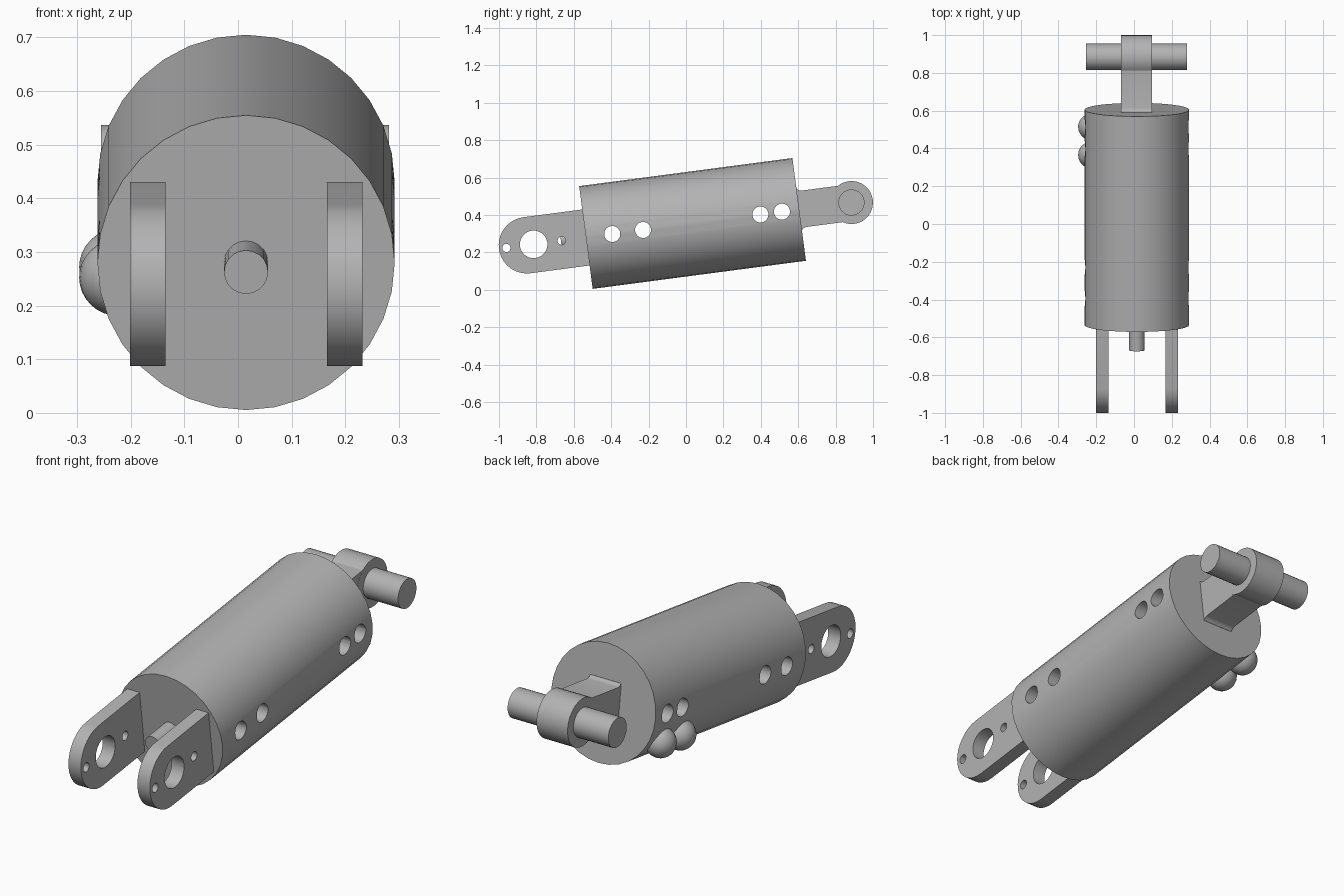
import bpy
import bmesh
from math import pi, cos, sin, radians
from mathutils import Matrix, Vector

cube = bpy.data.objects.get("Cube")
if cube:
    bpy.data.objects.remove(cube)

steel = bpy.data.materials.new("grey steel")
steel.use_nodes = True
colour = (0.45, 0.45, 0.45, 1)
steel.diffuse_color = colour
steel.node_tree.nodes["Principled BSDF"].inputs["Base Color"].default_value = colour

# Parts are built along a level y axis, then tilted together
TILT = Matrix.Translation((0.015, 0.035, 0.355)) @ Matrix.Rotation(radians(7.5), 4, 'X')


def make(name, bm):
    bmesh.ops.recalc_face_normals(bm, faces=bm.faces)
    mesh = bpy.data.meshes.new(name)
    bm.to_mesh(mesh)
    bm.free()
    mesh.materials.append(steel)
    obj = bpy.data.objects.new(name, mesh)
    bpy.context.collection.objects.link(obj)
    return obj


def rod(bm, axis, centre, radius, length, sides=32):
    turn = Matrix.Rotation(pi / 2, 4, 'Y' if axis == 'X' else 'X')
    bmesh.ops.create_cone(bm, cap_ends=True, segments=sides, radius1=radius, radius2=radius,
                          depth=length, matrix=Matrix.Translation(centre) @ turn)


def cylinder(name, axis, centre, radius, length, sides=32):
    bm = bmesh.new()
    rod(bm, axis, centre, radius, length, sides)
    return make(name, bm)


def plate(name, outline, x, thickness):
    """Extrude a (y, z) outline across x."""
    bm = bmesh.new()
    face = bm.faces.new([bm.verts.new((x - thickness / 2, y, z)) for y, z in outline])
    grown = bmesh.ops.extrude_face_region(bm, geom=[face])
    moved = [v for v in grown["geom"] if isinstance(v, bmesh.types.BMVert)]
    bmesh.ops.translate(bm, verts=moved, vec=Vector((thickness, 0, 0)))
    return make(name, bm)


def drill(obj, holes):
    """Cut holes, given as (y, radius), straight through along x."""
    bm = bmesh.new()
    for y, radius in holes:
        rod(bm, 'X', (0, y, 0), radius, 1.0, 24)
    cutter = make("hole_cutter", bm)
    cutter.hide_render = True
    mod = obj.modifiers.new("holes", 'BOOLEAN')
    mod.operation = 'DIFFERENCE'
    mod.solver = 'EXACT'
    mod.object = cutter
    bpy.context.view_layer.objects.active = obj
    bpy.ops.object.modifier_apply(modifier=mod.name)
    bpy.data.objects.remove(cutter)


parts = []

# Main barrel with two pairs of cross holes
barrel = cylinder("barrel", 'Y', (0, 0, 0), 0.277, 1.15)
drill(barrel, [(y, 0.043) for y in (-0.433, -0.267, 0.366, 0.482)])
parts.append(barrel)

# Front clevis arms: round-ended plates with three holes each
arc = [pi / 2 + pi * i / 20 for i in range(21)]
arm = [(-0.893 + 0.151 * cos(a), 0.151 * sin(a)) for a in arc]
arm += [(-0.55, -0.151), (-0.55, 0.151)]
for name, x in (("right_clevis_arm", -0.183), ("left_clevis_arm", 0.184)):
    obj = plate(name, arm, x, 0.066)
    drill(obj, [(-0.857, 0.074), (-1.004, 0.022), (-0.706, 0.022)])
    parts.append(obj)

# Short stub between the arms
parts.append(cylinder("front_stub", 'Y', (0, -0.63, 0), 0.041, 0.16, 20))

# Rear neck with a small flare at the barrel, its round eye and the cross pin
upper = [(0.55, 0.112), (0.576, 0.112), (0.584, 0.103), (0.598, 0.098), (0.85, 0.098)]
neck = upper + [(y, -z) for y, z in reversed(upper)]
parts.append(plate("rear_neck", neck, -0.002, 0.164))
parts.append(cylinder("rear_eye", 'X', (-0.002, 0.857, 0), 0.115, 0.165))
parts.append(cylinder("cross_pin", 'X', (-0.002, 0.857, 0), 0.07, 0.536))

# Two round ports low on the right side of the barrel
for name, y in (("front_port", 0.314), ("rear_port", 0.464)):
    bm = bmesh.new()
    bmesh.ops.create_uvsphere(bm, u_segments=24, v_segments=16, radius=0.071,
                              matrix=Matrix.Translation((-0.24, y, -0.145)))
    parts.append(make(name, bm))

# Tilt everything and smooth the curved faces
for obj in parts:
    obj.data.transform(TILT)
    obj.select_set(True)
bpy.context.view_layer.objects.active = barrel
bpy.ops.object.shade_smooth_by_angle(angle=radians(30))
